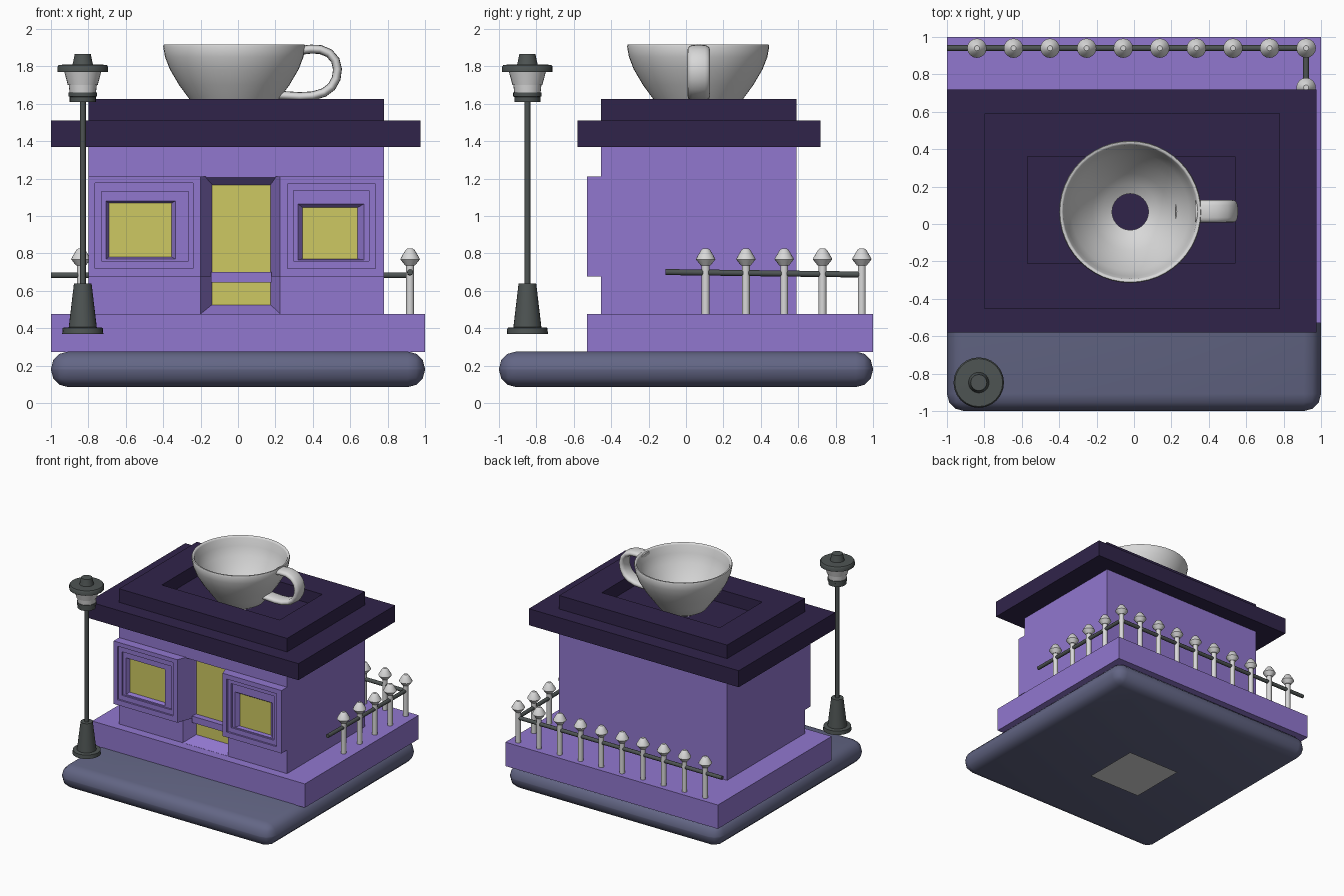
import bpy, bmesh, math
from mathutils import Vector

if "Cube" in bpy.data.objects:
    bpy.data.objects.remove(bpy.data.objects["Cube"])


def material(name, r, g, b):
    lin = lambda c: ((c / 255 + 0.055) / 1.055) ** 2.4
    m = bpy.data.materials.new(name)
    m.diffuse_color = (lin(r), lin(g), lin(b), 1)
    m.use_nodes = True
    m.node_tree.nodes["Principled BSDF"].inputs["Base Color"].default_value = m.diffuse_color
    return m


PURPLE = material("purple wall", 145, 119, 207)
DARK = material("dark purple roof", 48, 36, 74)
YELLOW = material("yellow glass", 205, 200, 98)
STONE = material("blue grey stone", 99, 102, 133)
IRON = material("dark iron", 78, 84, 83)
WHITE = material("off white", 216, 216, 216)


def finish(name, bm, mats, smooth=None):
    bmesh.ops.recalc_face_normals(bm, faces=bm.faces)
    me = bpy.data.meshes.new(name)
    bm.to_mesh(me)
    bm.free()
    for m in mats:
        me.materials.append(m)
    if smooth:
        me.shade_smooth()
        me.set_sharp_from_angle(angle=math.radians(smooth))
    ob = bpy.data.objects.new(name, me)
    bpy.context.collection.objects.link(ob)
    return ob


def loft(bm, rings, close=False):
    """Join equal rings of vertices with quads."""
    n = len(rings[0])
    pairs = list(zip(rings, rings[1:]))
    if close:
        pairs.append((rings[-1], rings[0]))
    for a, b in pairs:
        for i in range(n):
            j = (i + 1) % n
            bm.faces.new((a[i], a[j], b[j], b[i]))


def stack(name, rings, mats, axis="z"):
    """Rectangles (u0, u1, v0, v1, depth) joined in order; last face takes the last material."""
    bm = bmesh.new()
    loops = []
    for u0, u1, v0, v1, w in rings:
        quad = ((u0, v0), (u1, v0), (u1, v1), (u0, v1))
        loops.append([bm.verts.new((u, v, w) if axis == "z" else (u, w, v)) for u, v in quad])
    loft(bm, loops)
    bm.faces.new(loops[0])
    bm.faces.new(loops[-1]).material_index = len(mats) - 1
    return finish(name, bm, mats)


def box(name, x0, x1, y0, y1, z0, z1, mat):
    return stack(name, [(x0, x1, y0, y1, z0), (x0, x1, y0, y1, z1)], [mat])


def lathe(name, profile, mat, loc=(0, 0, 0), sides=24, closed=False, smooth=35):
    """Spin (radius, z) points; ends are capped, or the profile is a closed loop."""
    bm = bmesh.new()
    rings = [[bm.verts.new((r * math.cos(t), r * math.sin(t), z))
              for t in (2 * math.pi * i / sides for i in range(sides))] for r, z in profile]
    loft(bm, rings, closed)
    if not closed:
        bm.faces.new(rings[0])
        bm.faces.new(rings[-1])
    ob = finish(name, bm, [mat], smooth)
    ob.location = loc
    return ob


def rod(name, a, b, r, mat):
    a, b = Vector(a), Vector(b)
    ob = lathe(name, [(r, 0), (r, (b - a).length)], mat, a, 12)
    ob.rotation_euler = (b - a).to_track_quat("Z", "Y").to_euler()


# Ground: rounded paving slab and the small flat plate underneath
bm = bmesh.new()
bmesh.ops.create_cube(bm, size=2)
bmesh.ops.scale(bm, vec=(1, 1, 0.095), verts=bm.verts)
bmesh.ops.bevel(bm, geom=bm.edges[:], offset=0.092, segments=3, profile=0.5, affect="EDGES")
finish("paving_slab", bm, [STONE], 60).location.z = 0.18

bm = bmesh.new()
bmesh.ops.create_grid(bm, x_segments=1, y_segments=1, size=0.25)
bmesh.ops.reverse_faces(bm, faces=bm.faces)
me = bpy.data.meshes.new("bottom_plate")
bm.to_mesh(me)
bm.free()
me.materials.append(WHITE)
bpy.context.collection.objects.link(bpy.data.objects.new("bottom_plate", me))

# Building: plinth, body with splayed door recess, door crossbar
box("plinth", -1, 1, -0.53, 1, 0.272, 0.475, PURPLE)
stack("shop_body", [
    (-0.8, 0.78, 0.475, 1.37, 0.59),
    (-0.8, 0.78, 0.475, 1.37, -0.455),
    (-0.2, 0.225, 0.476, 1.205, -0.455),
    (-0.14, 0.175, 0.525, 1.165, -0.36),
], [PURPLE, YELLOW], "y")
box("door_crossbar", -0.145, 0.18, -0.41, -0.355, 0.645, 0.70, PURPLE)

# Window bays: projecting panels with stepped frames around recessed glass
stack("left_window_bay", [
    (-0.8, -0.14, 0.675, 1.21, -0.37),
    (-0.8, -0.2, 0.675, 1.21, -0.53),
    (-0.765, -0.24, 0.72, 1.175, -0.53),
    (-0.765, -0.24, 0.72, 1.175, -0.515),
    (-0.73, -0.265, 0.76, 1.13, -0.515),
    (-0.73, -0.265, 0.76, 1.13, -0.50),
    (-0.705, -0.335, 0.77, 1.08, -0.50),
    (-0.69, -0.355, 0.78, 1.068, -0.468),
], [PURPLE, YELLOW], "y")
stack("right_window_bay", [
    (0.175, 0.78, 0.675, 1.21, -0.37),
    (0.225, 0.78, 0.675, 1.21, -0.53),
    (0.265, 0.735, 0.72, 1.17, -0.53),
    (0.265, 0.735, 0.72, 1.17, -0.515),
    (0.297, 0.70, 0.76, 1.135, -0.515),
    (0.297, 0.70, 0.76, 1.135, -0.50),
    (0.32, 0.675, 0.765, 1.065, -0.50),
    (0.345, 0.64, 0.77, 1.045, -0.468),
], [PURPLE, YELLOW], "y")

# Roof: wide eaves slab and upper tier with a sunken top
box("roof_eaves", -1, 0.975, -0.58, 0.72, 1.37, 1.51, DARK)
stack("roof_tier", [
    (-0.8, 0.78, -0.455, 0.59, 1.505),
    (-0.8, 0.78, -0.455, 0.59, 1.625),
    (-0.57, 0.54, -0.21, 0.36, 1.625),
    (-0.57, 0.54, -0.21, 0.36, 1.515),
], [DARK])

# Rooftop cup, open at the foot
CUP = (-0.02, 0.065, 0)
lathe("rooftop_cup", [
    (0.12, 1.513), (0.185, 1.55), (0.24, 1.625), (0.295, 1.70), (0.345, 1.785), (0.37, 1.85),
    (0.38, 1.905), (0.376, 1.917), (0.365, 1.917), (0.358, 1.905), (0.345, 1.84), (0.315, 1.77),
    (0.265, 1.69), (0.205, 1.61), (0.15, 1.555), (0.097, 1.525), (0.097, 1.513),
], WHITE, CUP, 48, True, 60)

# Cup handle: flattened tube swept along a loop
path = [(0.33, 1.885), (0.39, 1.892), (0.44, 1.89), (0.488, 1.87), (0.52, 1.833), (0.532, 1.785),
        (0.525, 1.735), (0.50, 1.69), (0.46, 1.66), (0.40, 1.642), (0.33, 1.638), (0.22, 1.645)]
path = [Vector((x, 0, z)) for x, z in path]
bm = bmesh.new()
rings = []
for i, p in enumerate(path):
    t = (path[min(i + 1, len(path) - 1)] - path[max(i - 1, 0)]).normalized()
    side = Vector((t.z, 0, -t.x))
    ring = []
    for k in range(16):
        c, s = math.cos(math.pi * k / 8), math.sin(math.pi * k / 8)
        y = 0.059 * math.copysign(abs(c) ** 0.6, c)
        ring.append(bm.verts.new(p + side * 0.024 * s + Vector((0, 0.068 + y, 0))))
    rings.append(ring)
loft(bm, rings)
bm.faces.new(rings[0])
bm.faces.new(rings[-1])
finish("cup_handle", bm, [WHITE], 60)

# Fence: posts with spear tips along the back and right, plus rails
posts = [(-0.84 + 0.1956 * i, 0.94) for i in range(10)]
posts += [(0.92, y) for y in (0.105, 0.32, 0.525, 0.73)]
first = lathe("fence_post", [(0.021, 0.47), (0.021, 0.735), (0.026, 0.735), (0.052, 0.768),
                             (0.048, 0.778), (0.024, 0.818), (0.014, 0.826)], WHITE, sides=16)
first.location = (*posts[0], 0)
for x, y in posts[1:]:
    ob = first.copy()
    ob.location = (x, y, 0)
    bpy.context.collection.objects.link(ob)
rod("back_rail", (-1, 0.94, 0.683), (0.93, 0.94, 0.683), 0.016, IRON)
rod("right_rail", (0.92, -0.11, 0.70), (0.92, 0.93, 0.687), 0.016, IRON)

# Street lamp
LAMP = (-0.83, -0.848, 0)
lathe("lamp_base", [(0.11, 0.37), (0.107, 0.402), (0.075, 0.405), (0.047, 0.64)], IRON, LAMP)
lathe("lamp_pole", [(0.016, 0.63), (0.016, 1.62)], IRON, LAMP, 12)
lathe("lamp_collar", [(0.07, 1.61), (0.07, 1.637), (0.076, 1.64), (0.076, 1.66)], IRON, LAMP)
lathe("lamp_glass", [(0.07, 1.655), (0.075, 1.70), (0.08, 1.70), (0.1, 1.775)], WHITE, LAMP)
lathe("lamp_cap", [(0.135, 1.77), (0.135, 1.798), (0.128, 1.808), (0.055, 1.81),
                   (0.05, 1.83), (0.043, 1.865)], IRON, LAMP)
